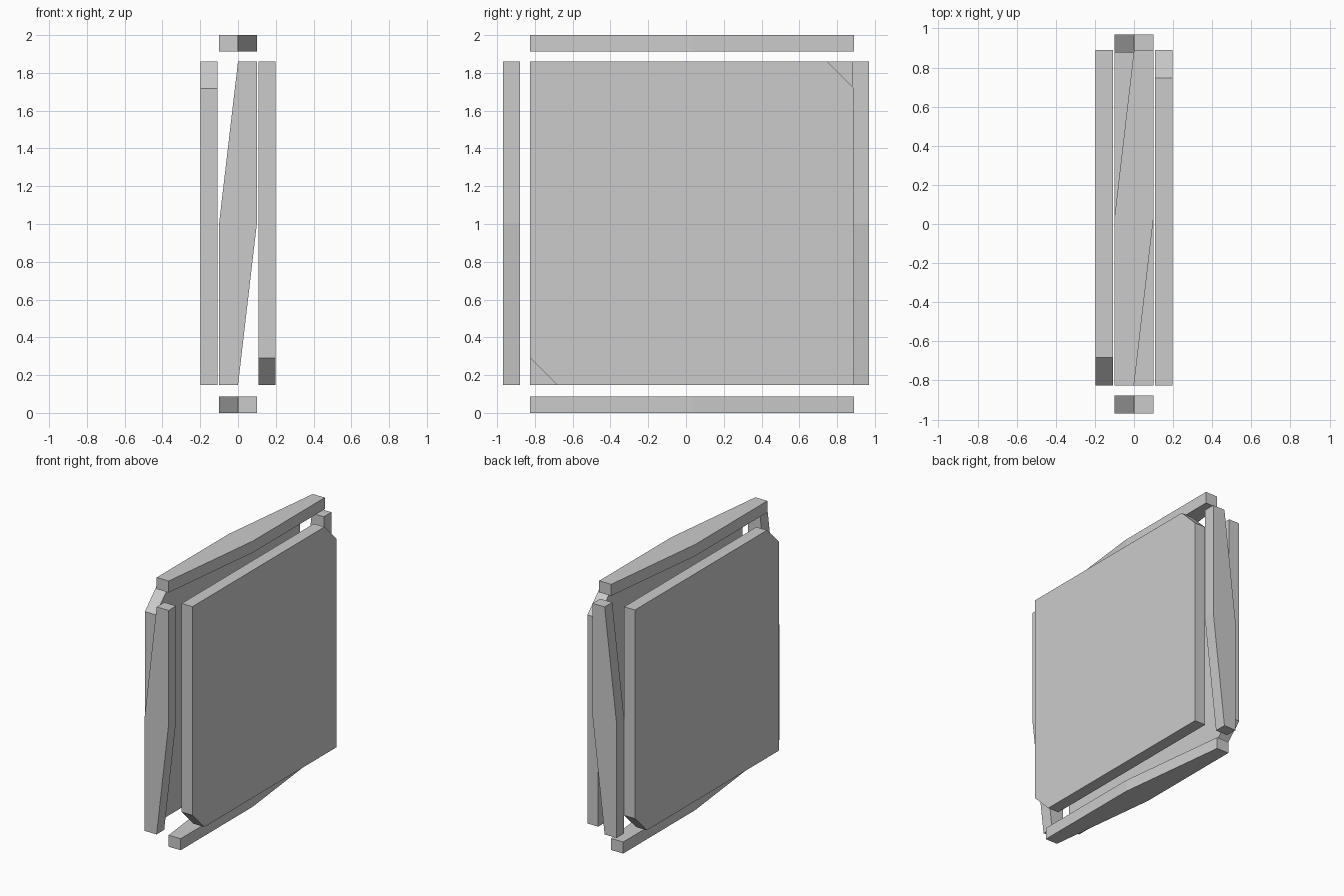
import bpy, bmesh
from mathutils import Vector

if "Cube" in bpy.data.objects:
    bpy.data.objects.remove(bpy.data.objects["Cube"])

Y0, Y1 = -0.825, 0.89   # panel extent along y
Z0, Z1 = 0.147, 1.86    # panel extent along z
YM, ZM = (Y0 + Y1) / 2, (Z0 + Z1) / 2
CUT = 0.143             # corner chamfer of the big plates
W = 0.1                 # half width of the slats


def prism(name, outline, offset):
    """Extrude a flat 3D outline by an offset vector."""
    bm = bmesh.new()
    face = bm.faces.new([bm.verts.new(p) for p in outline])
    ext = bmesh.ops.extrude_face_region(bm, geom=[face])
    verts = [v for v in ext["geom"] if isinstance(v, bmesh.types.BMVert)]
    bmesh.ops.translate(bm, verts=verts, vec=Vector(offset))
    bmesh.ops.recalc_face_normals(bm, faces=bm.faces)
    mesh = bpy.data.meshes.new(name)
    bm.to_mesh(mesh)
    bm.free()
    obj = bpy.data.objects.new(name, mesh)
    bpy.context.collection.objects.link(obj)


def slat_profile(low, mid, high, side=1):
    """Skewed hexagon: half-width ends on opposite sides, full width in the middle."""
    pts = [(-W, low), (0, low), (W, mid), (W, high), (0, high), (-W, mid)]
    return [(side * a, b) for a, b in pts]


# Large side plates, two opposite corners chamfered, diagonal flipped per side
plate = [(Y0 + CUT, Z0), (Y1, Z0), (Y1, Z1 - CUT),
         (Y1 - CUT, Z1), (Y0, Z1), (Y0, Z0 + CUT)]
prism("right_plate", [(0.108, y, z) for y, z in plate], (0.09, 0, 0))
prism("left_plate", [(-0.198, y, Z0 + Z1 - z) for y, z in plate], (0.09, 0, 0))

# Upright slats at front and back
for name, y in (("front_slat", -0.968), ("back_slat", 0.878)):
    prism(name, [(x, y, z) for x, z in slat_profile(Z0, ZM, Z1)], (0, 0.09, 0))

# Horizontal slats at bottom and top, mirrored to each other
for name, z, side in (("bottom_slat", 0.0, -1), ("top_slat", 1.913, 1)):
    prism(name, [(x, y, z) for x, y in slat_profile(Y0, YM, Y1, side)], (0, 0, 0.087))
